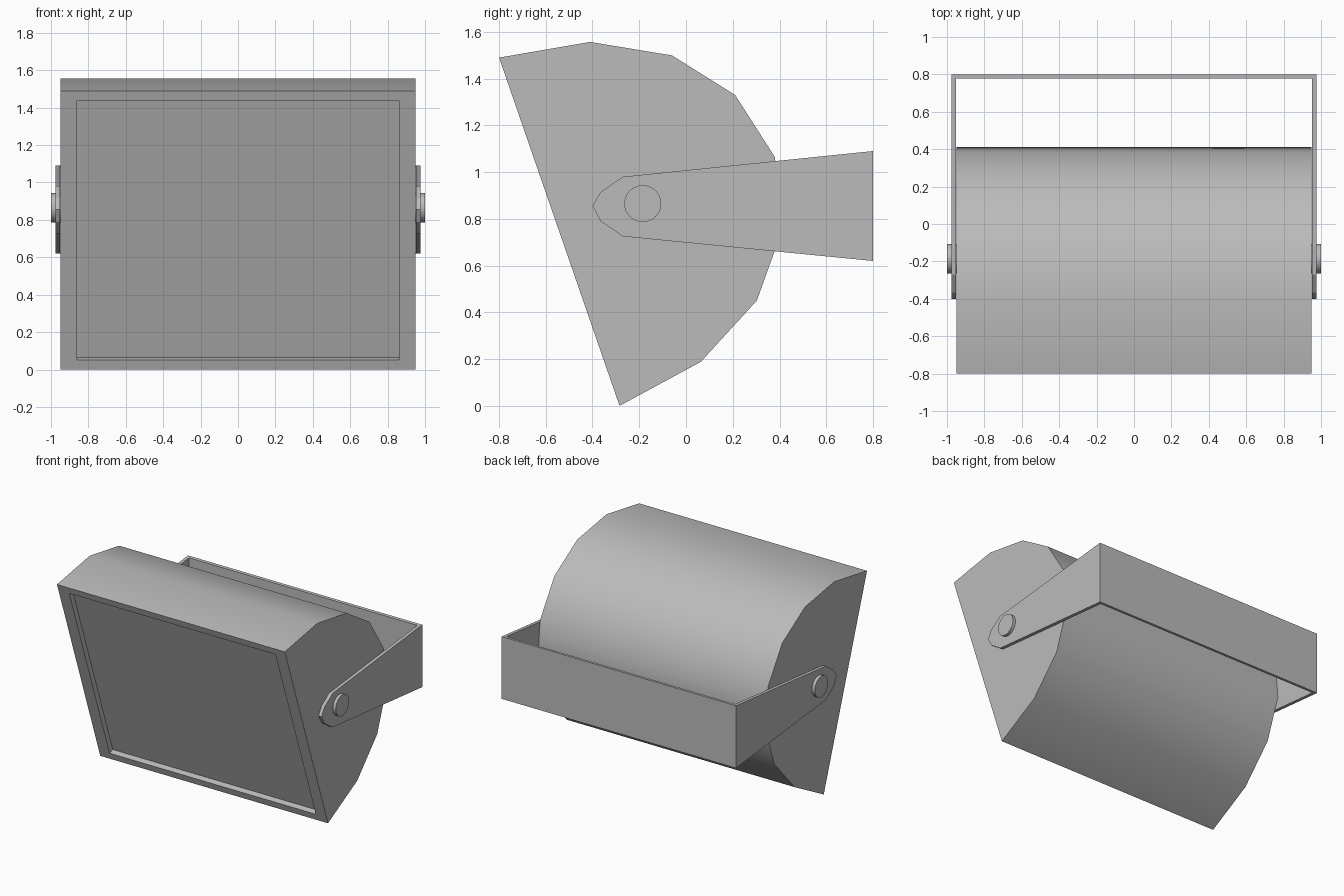
import bpy
import bmesh
import math
from mathutils import Vector

cube = bpy.data.objects.get("Cube")
if cube:
    bpy.data.objects.remove(cube, do_unlink=True)

grey = bpy.data.materials.new("mid grey")
grey.use_nodes = True
colour = (0.5, 0.5, 0.5, 1)
grey.diffuse_color = colour
grey.node_tree.nodes["Principled BSDF"].inputs["Base Color"].default_value = colour


def extrude_profile(name, points, x0, x1, edit=None):
    """Prism of a (y, z) outline running from x0 to x1."""
    bm = bmesh.new()
    face = bm.faces.new([bm.verts.new((x0, y, z)) for y, z in points])
    new = bmesh.ops.extrude_face_region(bm, geom=[face])["geom"]
    verts = [g for g in new if isinstance(g, bmesh.types.BMVert)]
    bmesh.ops.translate(bm, verts=verts, vec=(x1 - x0, 0, 0))
    bmesh.ops.recalc_face_normals(bm, faces=bm.faces[:])
    if edit:
        edit(bm)
    mesh = bpy.data.meshes.new(name)
    bm.to_mesh(mesh)
    bm.free()
    mesh.materials.append(grey)
    obj = bpy.data.objects.new(name, mesh)
    bpy.context.collection.objects.link(obj)
    return obj


def smooth(obj):
    bpy.ops.object.select_all(action='DESELECT')
    obj.select_set(True)
    bpy.context.view_layer.objects.active = obj
    bpy.ops.object.shade_smooth_by_angle(angle=math.radians(40))


# Housing: symmetric rounded back on a tilted flat front
front_mid = Vector((-0.542, 0.745))
along = Vector((-0.327, 0.945))
out = Vector((0.945, 0.327))
half = [(0.788, 0), (0.724, 0.39), (0.555, 0.702), (0.307, 0.902)]
outline = half + [(0, 0.976)] + [(-a, b) for a, b in reversed(half)]
housing_points = [front_mid + along * a + out * b for a, b in outline]


def recess_front(bm):
    """Shallow framed panel sunk into the front face."""
    front = min(bm.faces, key=lambda f: f.normal.y)
    bmesh.ops.inset_region(bm, faces=[front], thickness=0.076)
    for v in front.verts:
        v.co.x = math.copysign(0.86, v.co.x)
    panel = bmesh.ops.extrude_discrete_faces(bm, faces=[front])["faces"][0]
    bmesh.ops.translate(bm, verts=panel.verts[:], vec=-panel.normal * 0.04)


housing = extrude_profile("housing", housing_points, -0.95, 0.95, recess_front)
smooth(housing)

# U-shaped mounting bracket, hollowed from one tapered block
bracket = extrude_profile("mounting_bracket", [
    (0.8, 1.09), (-0.27, 0.98), (-0.365, 0.915), (-0.4, 0.855),
    (-0.365, 0.79), (-0.27, 0.725), (0.8, 0.62)], -0.977, 0.977)
cutter = extrude_profile("bracket_cutter", [
    (-1, 0), (0.777, 0), (0.777, 2), (-1, 2)], -0.952, 0.952)
cutter.hide_render = True
cutter.hide_viewport = True
cut = bracket.modifiers.new("hollow", 'BOOLEAN')
cut.operation = 'DIFFERENCE'
cut.solver = 'EXACT'
cut.object = cutter

# Pivot bolts through both bracket arms
circle = [(-0.185 + 0.079 * math.cos(t * math.tau / 32),
           0.865 + 0.079 * math.sin(t * math.tau / 32)) for t in range(32)]
for side, name in ((1, "left_pivot_bolt"), (-1, "right_pivot_bolt")):
    smooth(extrude_profile(name, circle, side * 0.94, side))
